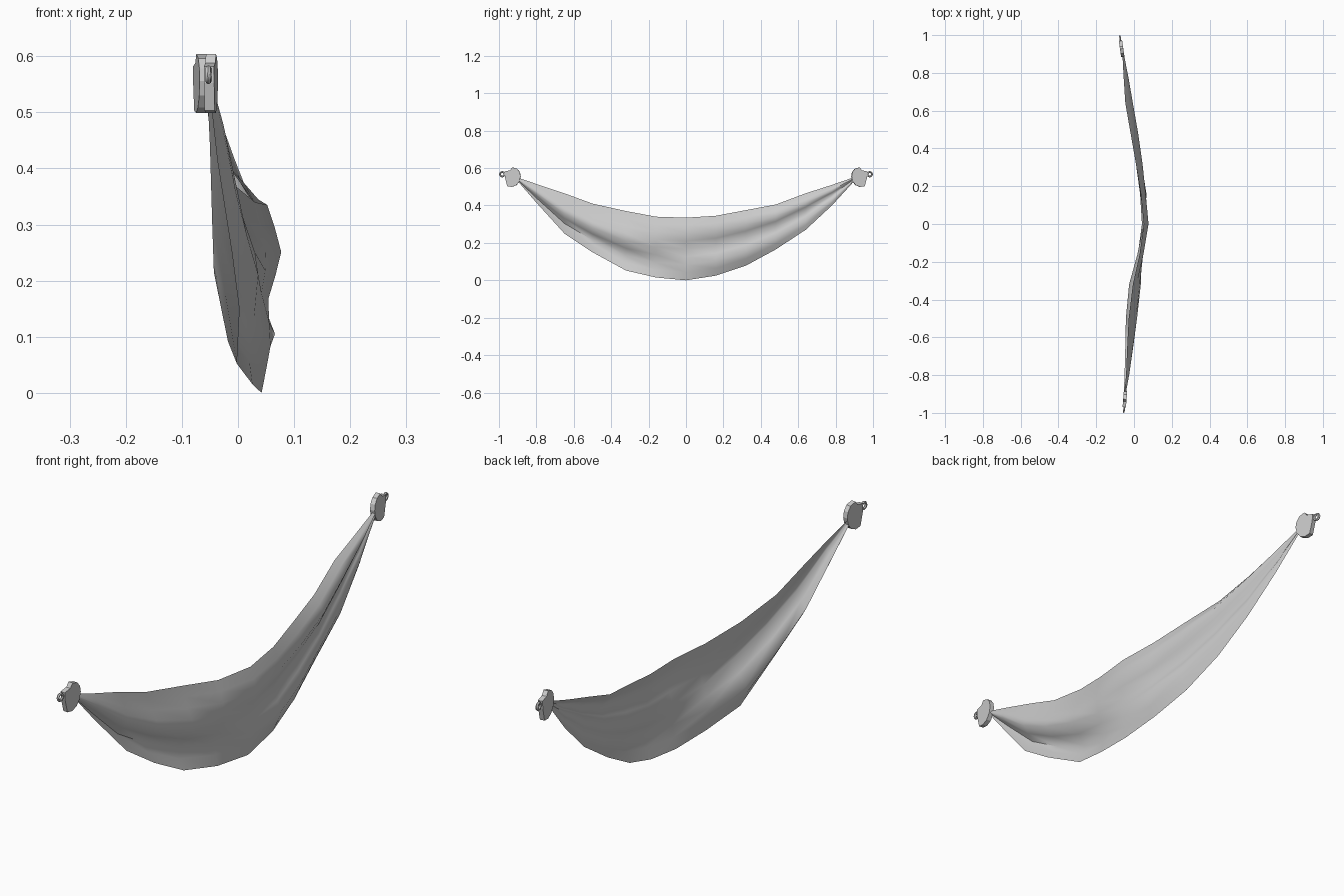
import bpy, bmesh
from mathutils import Matrix

if "Cube" in bpy.data.objects:
    bpy.data.objects.remove(bpy.data.objects["Cube"])

# Cloth stations: y, top z, bottom z, then x of the folds from top hem to bottom hem
STATIONS = [
    (-0.91, .553, .542, -.052, -.046, -.048, -.055, -.050),
    (-0.80, .515, .415, -.042, -.030, -.026, -.050, -.036),
    (-0.65, .465, .250, -.036, -.016, -.004, -.046, -.010),
    (-0.50, .410, .150, -.028, -.008, .016, -.043, .003),
    (-0.32, .370, .052, -.006, .014, .036, -.026, -.002),
    (-0.16, .340, .015, .030, .050, .042, .018, .026),
    (0.00, .335, .000, .052, .077, .054, .058, .042),
    (0.16, .345, .025, .036, .062, .034, .066, .032),
    (0.32, .375, .078, .010, .045, .012, .040, .010),
    (0.48, .405, .165, -.018, .022, -.006, .012, -.012),
    (0.64, .465, .270, -.046, -.006, -.030, -.014, -.022),
    (0.78, .510, .400, -.055, -.030, -.046, -.034, -.040),
    (0.91, .555, .542, -.062, -.056, -.062, -.056, -.060),
]
COLS = 9


def spline(vals, t):
    """Catmull-Rom sample across the width of the cloth."""
    f = t * (len(vals) - 1)
    i = min(int(f), len(vals) - 2)
    u = f - i
    a, b = vals[max(i - 1, 0)], vals[i]
    c, d = vals[i + 1], vals[min(i + 2, len(vals) - 1)]
    return b + .5 * u * (c - a + u * (2*a - 5*b + 4*c - d + u * (3*(b - c) + d - a)))


def finish(bm, name, angle=None):
    bmesh.ops.recalc_face_normals(bm, faces=bm.faces)
    mesh = bpy.data.meshes.new(name)
    bm.to_mesh(mesh)
    bm.free()
    ob = bpy.data.objects.new(name, mesh)
    bpy.context.collection.objects.link(ob)
    if angle:
        bpy.ops.object.select_all(action='DESELECT')
        ob.select_set(True)
        bpy.context.view_layer.objects.active = ob
        bpy.ops.object.shade_smooth_by_angle(angle=angle)
    return ob


# Draped cloth
bm = bmesh.new()
grid = []
for y, top, bottom, *folds in STATIONS:
    row = []
    for c in range(COLS):
        t = c / (COLS - 1)
        row.append(bm.verts.new((spline(folds, t), y, top + (bottom - top) * t)))
    grid.append(row)
for r0, r1 in zip(grid, grid[1:]):
    for c in range(COLS - 1):
        bm.faces.new((r0[c], r0[c + 1], r1[c + 1], r1[c]))
finish(bm, "draped_cloth", 1.3)

# Clamp plate outline as (y, z), notched near the ring
PLATE = [(.884, .556), (.888, .578), (.902, .596), (.928, .604), (.940, .588),
         (.970, .582), (.968, .552), (.955, .503), (.930, .499), (.906, .509), (.890, .530)]


def clamp(side, x, yaw, label):
    turn = (Matrix.Translation((x, side * .925, 0)) @ Matrix.Rotation(yaw, 4, 'Z')
            @ Matrix.Translation((0, -side * .925, 0)))
    # Plate
    bm = bmesh.new()
    face = bm.faces.new([bm.verts.new((-.009, side * y, z)) for y, z in PLATE])
    new = bmesh.ops.extrude_face_region(bm, geom=[face])["geom"]
    bmesh.ops.translate(bm, vec=(.018, 0, 0),
                        verts=[v for v in new if isinstance(v, bmesh.types.BMVert)])
    bm.transform(turn)
    finish(bm, label + "_clamp")
    # Hanging ring
    bpy.ops.mesh.primitive_torus_add(major_radius=.012, minor_radius=.005,
                                     major_segments=12, minor_segments=6)
    ring = bpy.context.object
    ring.name = label + "_ring"
    ring.data.transform(turn @ Matrix.Translation((0, side * .983, .567))
                        @ Matrix.Rotation(1.5708, 4, 'Y'))
    bpy.ops.object.shade_smooth_by_angle(angle=.9)


clamp(-1, -.048, -.08, "front")
clamp(1, -.065, .14, "back")
